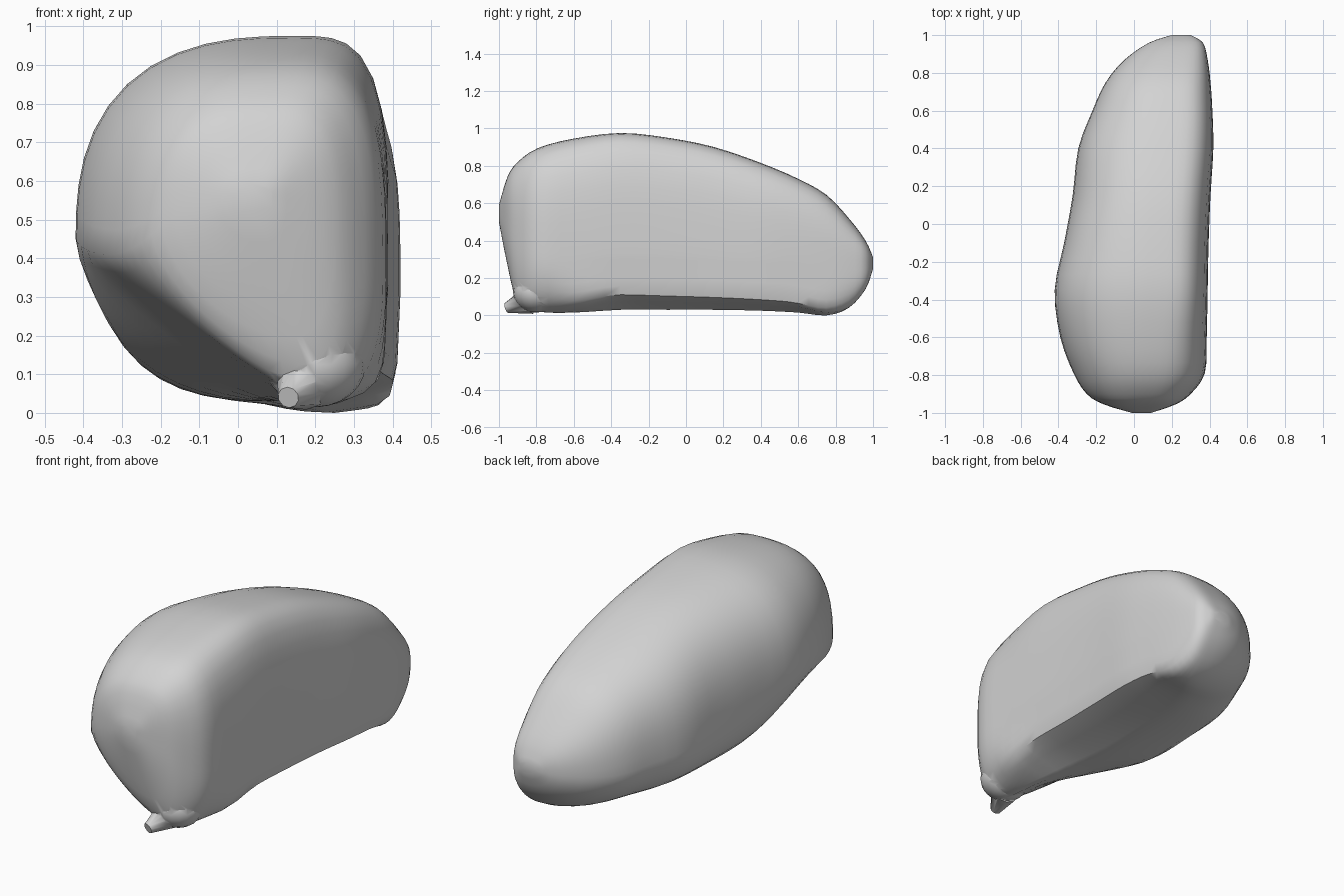
import bpy, bmesh, math
from mathutils import Vector, Matrix

if "Cube" in bpy.data.objects:
    bpy.data.objects.remove(bpy.data.objects["Cube"])

grey = bpy.data.materials.new("plain grey")
grey.diffuse_color = (0.65, 0.65, 0.65, 1)
grey.use_nodes = True
grey.node_tree.nodes["Principled BSDF"].inputs["Base Color"].default_value = grey.diffuse_color

# Cross-sections along y:
# y, left x/z, top x/z, right x/z, bottom x/z, lower-left roundness
SECTIONS = [
    (-1.00, -0.01, 0.55, 0.04, 0.59, 0.09, 0.55, 0.05, 0.50, 2.0),
    (-0.955, -0.16, 0.51, 0.05, 0.74, 0.22, 0.50, 0.11, 0.27, 1.8),
    (-0.90, -0.25, 0.44, 0.07, 0.82, 0.30, 0.40, 0.18, 0.07, 1.35),
    (-0.79, -0.32, 0.41, 0.09, 0.895, 0.375, 0.35, 0.19, 0.02, 1.15),
    (-0.60, -0.39, 0.42, 0.11, 0.945, 0.385, 0.33, 0.17, 0.015, 1.15),
    (-0.35, -0.42, 0.45, 0.14, 0.975, 0.39, 0.33, 0.11, 0.03, 1.65),
    (-0.10, -0.37, 0.43, 0.14, 0.95, 0.395, 0.33, 0.08, 0.03, 2.4),
    (0.15, -0.325, 0.35, 0.15, 0.90, 0.405, 0.32, 0.08, 0.03, 2.5),
    (0.40, -0.295, 0.30, 0.17, 0.815, 0.42, 0.31, 0.10, 0.025, 2.3),
    (0.60, -0.22, 0.28, 0.19, 0.73, 0.415, 0.30, 0.17, 0.015, 2.1),
    (0.75, -0.15, 0.26, 0.20, 0.645, 0.405, 0.28, 0.25, 0.00, 1.9),
    (0.87, -0.05, 0.26, 0.22, 0.52, 0.39, 0.27, 0.28, 0.04, 1.9),
    (0.96, 0.08, 0.27, 0.24, 0.40, 0.365, 0.27, 0.27, 0.14, 2.0),
    (1.00, 0.20, 0.28, 0.25, 0.31, 0.30, 0.28, 0.25, 0.25, 2.0),
]
STEPS, QUARTER = 3, 12


def blend(a, b, c, d, t):
    """Catmull-Rom interpolation"""
    return 0.5 * (2*b + (c - a)*t + (2*a - 5*b + 4*c - d)*t*t + (3*b - a - 3*c + d)*t**3)


def ring(s):
    """Closed outline made of four different superellipse quarters"""
    y, xl, zl, xt, zt, xr, zr, xb, zb, low = s
    mid = min(1, max(0, 1 - (abs(y - 0.08) - 0.48) / 0.35))
    corner = (3.2 if y > 0 else 2.4) + 18*mid**2
    quarters = [  # corner-side point, other point, roundness, lift of the lower edge
        ((xr, zr), (xt, zt), 3.3 + 0.5*mid, 0), ((xl, zl), (xt, zt), 2.55, 0),
        ((xl, zl), (xb, zb), low, 0), ((xr, zr), (xb, zb), corner, (0.065 - 0.03*y)*mid)]
    pts = []
    for k, (side, end, n, lift) in enumerate(quarters):
        for i in range(QUARTER):
            f = i / QUARTER
            a = (f if k % 2 == 0 else 1 - f) * math.pi / 2
            c, q = math.cos(a), math.sin(a)
            r = (max(c, 0)**n + max(q, 0)**n) ** (-1/n)
            u, v = c*r, q*r
            pts.append((end[0] + (side[0] - end[0])*u - 0.2*lift*u*v, y,
                        side[1] + (end[1] - side[1])*v + lift*u*v))
    return pts


def finish(bm, name, angle):
    bmesh.ops.recalc_face_normals(bm, faces=bm.faces)
    me = bpy.data.meshes.new(name)
    bm.to_mesh(me)
    bm.free()
    me.materials.append(grey)
    ob = bpy.data.objects.new(name, me)
    bpy.context.collection.objects.link(ob)
    bpy.ops.object.select_all(action='DESELECT')
    ob.select_set(True)
    bpy.context.view_layer.objects.active = ob
    bpy.ops.object.shade_smooth_by_angle(angle=math.radians(angle))
    return ob


# Clove-shaped body, lofted through the sections
rows = []
for i in range(len(SECTIONS) - 1):
    a, b = SECTIONS[max(i - 1, 0)], SECTIONS[i]
    c, d = SECTIONS[i + 1], SECTIONS[min(i + 2, len(SECTIONS) - 1)]
    for j in range(STEPS):
        rows.append([blend(*p, j / STEPS) for p in zip(a, b, c, d)])
rows.append(SECTIONS[-1])
bm = bmesh.new()
rings = [[bm.verts.new(p) for p in ring(s)] for s in rows]
count = 4 * QUARTER
for r0, r1 in zip(rings, rings[1:]):
    for i in range(count):
        k = (i + 1) % count
        bm.faces.new((r0[i], r0[k], r1[k], r1[i]))
bm.faces.new(rings[0])
bm.faces.new(rings[-1])
body = finish(bm, "body", 50)

# Root swelling at the lower front
bm = bmesh.new()
bmesh.ops.create_uvsphere(bm, u_segments=20, v_segments=12, radius=1,
                          matrix=Matrix.Translation((0.2, -0.80, 0.125))
                          @ Matrix.Diagonal((0.13, 0.125, 0.11, 1)))
swelling = finish(bm, "root_swelling", 60)

# Small cut stem tip
bm = bmesh.new()
base, tip = Vector((0.17, -0.84, 0.08)), Vector((0.13, -0.96, 0.04))
turn = (tip - base).to_track_quat('Z', 'Y').to_matrix().to_4x4()
bmesh.ops.create_cone(bm, cap_ends=True, segments=10, radius1=0.075, radius2=0.028,
                      depth=(tip - base).length,
                      matrix=Matrix.Translation((base + tip) / 2) @ turn)
stem = finish(bm, "stem_tip", 50)

# Merge the root parts into the body so nothing is left inside
for part in (swelling, stem):
    mod = body.modifiers.new("join_" + part.name, 'BOOLEAN')
    mod.operation = 'UNION'
    mod.solver = 'EXACT'
    mod.object = part
    part.hide_render = True
